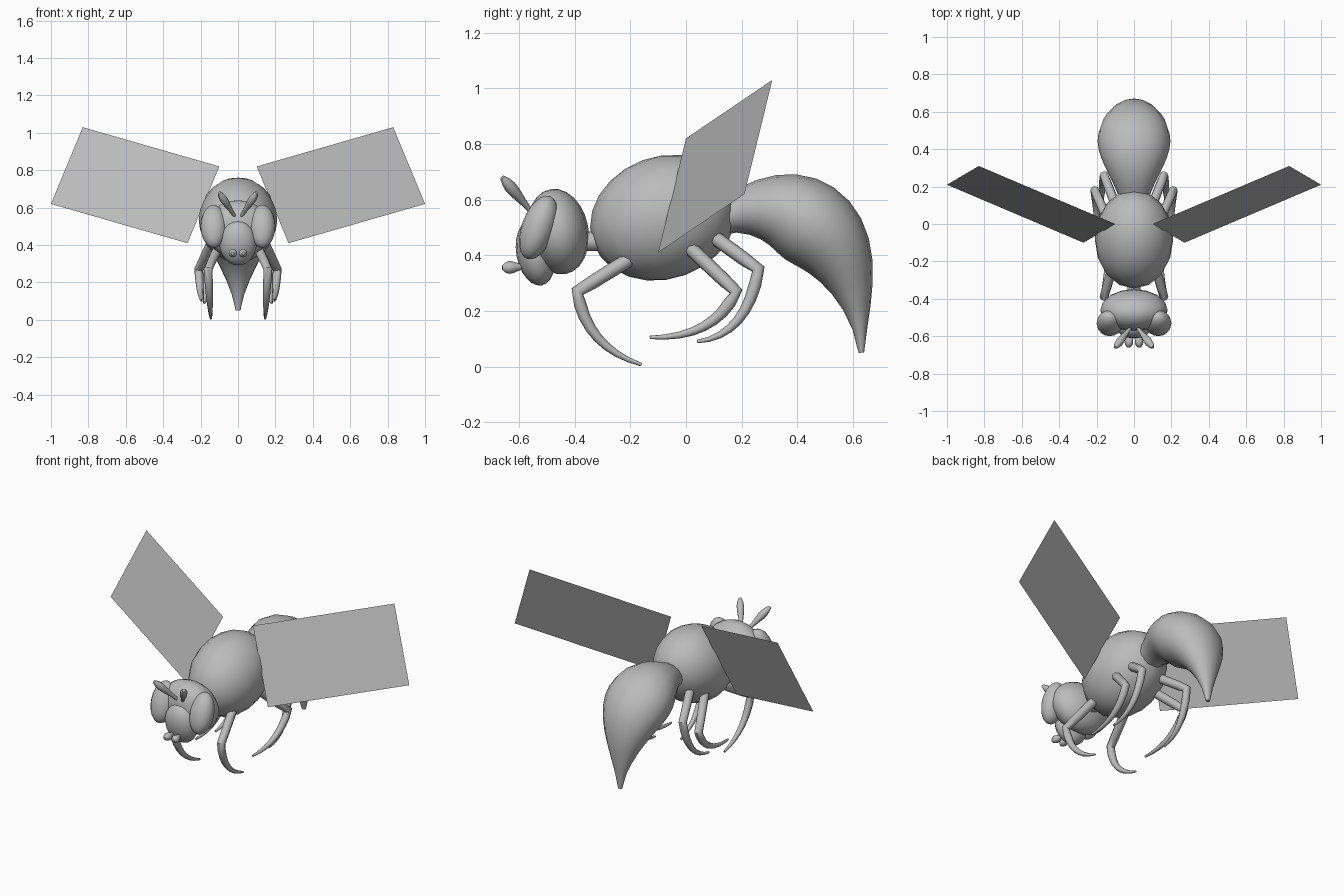
import bpy
import bmesh
from math import cos, sin, pi, radians
from mathutils import Vector, Matrix
from mathutils.geometry import interpolate_bezier

cube = bpy.data.objects.get("Cube")
if cube:
    bpy.data.objects.remove(cube)

shade = 0.5
colour = (shade, shade, shade, 1)
grey = bpy.data.materials.new("plain_grey")
grey.use_nodes = True
grey.diffuse_color = colour
grey.node_tree.nodes["Principled BSDF"].inputs["Base Color"].default_value = colour


def finish(name, bm, mirror):
    """Turn a bmesh into a smooth, optionally mirrored object."""
    bmesh.ops.recalc_face_normals(bm, faces=bm.faces)
    mesh = bpy.data.meshes.new(name)
    bm.to_mesh(mesh)
    bm.free()
    mesh.materials.append(grey)
    part = bpy.data.objects.new(name, mesh)
    bpy.context.collection.objects.link(part)
    if mirror:
        modifier = part.modifiers.new("Mirror", 'MIRROR')
        modifier.use_mirror_merge = False
    bpy.ops.object.select_all(action='DESELECT')
    part.select_set(True)
    bpy.context.view_layer.objects.active = part
    bpy.ops.object.shade_smooth_by_angle(angle=radians(50))


def ellipsoid(name, centre, size, tilt=0, mirror=False):
    """Stretched sphere, tilted about the x axis."""
    bm = bmesh.new()
    matrix = (Matrix.Translation(centre)
              @ Matrix.Rotation(radians(tilt), 4, 'X')
              @ Matrix.Diagonal((*size, 1)))
    bmesh.ops.create_uvsphere(bm, u_segments=16, v_segments=12, radius=1, matrix=matrix)
    finish(name, bm, mirror)


def tube(name, points, radius, width=1, sides=8, mirror=True):
    """Skin a path; radius is a function of the fraction along it."""
    bm = bmesh.new()
    last = len(points) - 1
    previous = None
    for index, point in enumerate(points):
        tangent = points[min(index + 1, last)] - points[max(index - 1, 0)]
        tangent.normalize()
        across = Vector((1, 0, 0))
        across = (across - tangent * across.dot(tangent)).normalized()
        upward = tangent.cross(across)
        size = radius(index / last)
        ring = []
        for step in range(sides):
            angle = 2 * pi * step / sides
            offset = across * cos(angle) * width + upward * sin(angle)
            ring.append(bm.verts.new(point + offset * size))
        if previous:
            for step in range(sides):
                bm.faces.new((previous[step - 1], previous[step], ring[step], ring[step - 1]))
        else:
            bm.faces.new(ring)
        previous = ring
    bm.faces.new(previous)
    finish(name, bm, mirror)


def straight(start, end, steps):
    """Evenly spaced points from start up to and including end."""
    start, end = Vector(start), Vector(end)
    return [start.lerp(end, step / steps) for step in range(steps + 1)]


def leg(name, hip, knee, bend, foot):
    """Straight thigh followed by a curved, tapering shin."""
    knee, bend, foot = Vector(knee), Vector(bend), Vector(foot)
    thigh = straight(hip, knee, 4)
    shin = interpolate_bezier(knee, knee.lerp(bend, 2 / 3), foot.lerp(bend, 2 / 3), foot, 9)
    tube(name, thigh + shin[1:], lambda t: 0.006 + 0.02 * (1 - t * t))


def club(name, start, end, stalk, swell):
    """Thin stalk that swells towards its tip."""
    tube(name, straight(start, end, 8), lambda t: stalk + swell * sin(pi * t * t))


# Thorax and neck
ellipsoid("thorax", (0, -0.08, 0.535), (0.21, 0.27, 0.22), tilt=20)
tube("neck", straight((0, -0.4, 0.45), (0, -0.28, 0.45), 2), lambda t: 0.035, mirror=False)

# Abdomen curling down into the sting
spine = interpolate_bezier(Vector((0, 0.11, 0.53)), Vector((0, 0.37, 0.64)),
                           Vector((0, 0.62, 0.5)), Vector((0, 0.63, 0.05)), 16)
tube("abdomen", spine,
     lambda t: 0.01 + 0.05 * (1 - t) + 0.12 * max(sin(pi * t), 0) ** 1.4,
     width=1.25, sides=16, mirror=False)

# Head with muzzle and large eyes
ellipsoid("skull", (0, -0.46, 0.485), (0.18, 0.11, 0.155), tilt=10)
ellipsoid("muzzle", (0, -0.54, 0.41), (0.1, 0.07, 0.12), tilt=10)
ellipsoid("eye", (0.13, -0.53, 0.5), (0.07, 0.06, 0.12), tilt=-20, mirror=True)

# Antennae and mouthparts
club("antenna", (0.015, -0.55, 0.55), (0.1, -0.66, 0.68), 0.009, 0.013)
club("mouthpart", (0.02, -0.57, 0.36), (0.03, -0.66, 0.355), 0.008, 0.015)

# Legs
leg("front_leg", (0.1, -0.18, 0.4), (0.16, -0.39, 0.27),
    (0.15, -0.36, 0.07), (0.145, -0.16, 0.007))
leg("middle_leg", (0.13, 0, 0.44), (0.21, 0.18, 0.27),
    (0.2, 0.1, 0.1), (0.19, -0.13, 0.105))
leg("rear_leg", (0.09, 0.08, 0.48), (0.16, 0.26, 0.35),
    (0.17, 0.22, 0.11), (0.18, 0.04, 0.09))

# Wings: flat single-sheet plates spanned by two edges
root = Vector((0.1, 0, 0.82))
span = Vector((0.73, 0.31, 0.21))
chord = Vector((0.17, -0.1, -0.41))
wing = bmesh.new()
corners = (root, root + chord, root + chord + span, root + span)
wing.faces.new([wing.verts.new(corner) for corner in corners])
finish("wing", wing, mirror=True)
